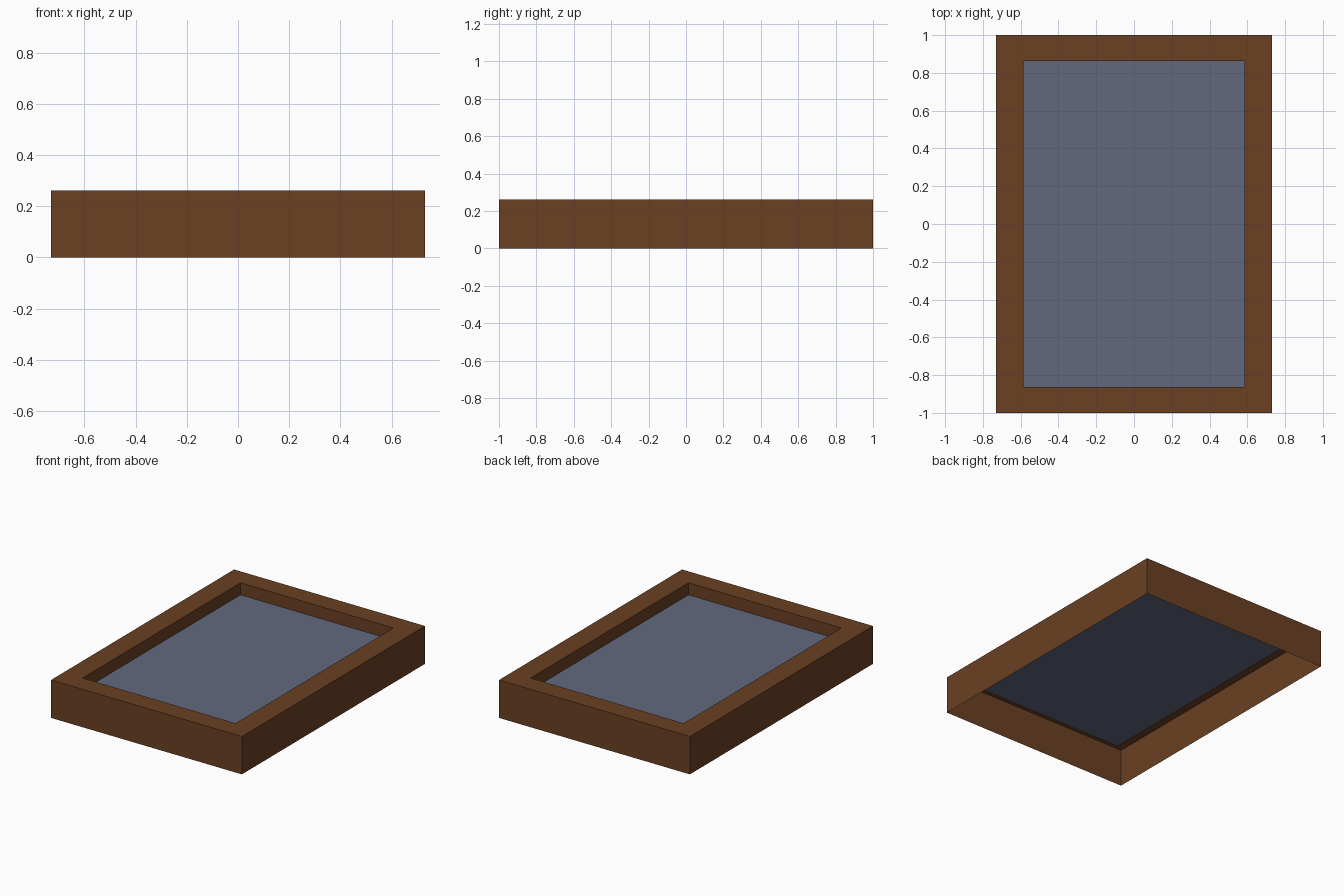
import bpy, bmesh

if "Cube" in bpy.data.objects:
    bpy.data.objects.remove(bpy.data.objects["Cube"])

W, D, H = 0.73, 1.0, 0.262        # outer half width, half depth, height
IW, ID, PZ = 0.585, 0.862, 0.178  # opening half sizes, panel height


def material(name, rgb):
    m = bpy.data.materials.new(name)
    m.diffuse_color = (*rgb, 1.0)
    m.use_nodes = True
    m.node_tree.nodes["Principled BSDF"].inputs["Base Color"].default_value = m.diffuse_color
    return m


def ring(bm, hx, hy, z):
    return [bm.verts.new((sx * hx, sy * hy, z))
            for sx, sy in ((-1, -1), (1, -1), (1, 1), (-1, 1))]


def finish(bm, name, mat):
    mesh = bpy.data.meshes.new(name)
    bm.to_mesh(mesh)
    bm.free()
    mesh.materials.append(mat)
    obj = bpy.data.objects.new(name, mesh)
    bpy.context.collection.objects.link(obj)


wood = material("brown wood", (0.147, 0.052, 0.017))
slate = material("blue grey panel", (0.120, 0.141, 0.205))

# Frame: open-bottomed shell of outer walls, flat rim and inner walls
bm = bmesh.new()
loops = [ring(bm, W, D, 0), ring(bm, W, D, H),
         ring(bm, IW, ID, H), ring(bm, IW, ID, PZ)]
for a, b in zip(loops, loops[1:]):
    for i in range(4):
        j = (i + 1) % 4
        bm.faces.new((a[i], a[j], b[j], b[i]))
finish(bm, "frame", wood)

# Panel: single sheet recessed in the opening
bm = bmesh.new()
bm.faces.new(ring(bm, IW, ID, PZ))
finish(bm, "panel", slate)
